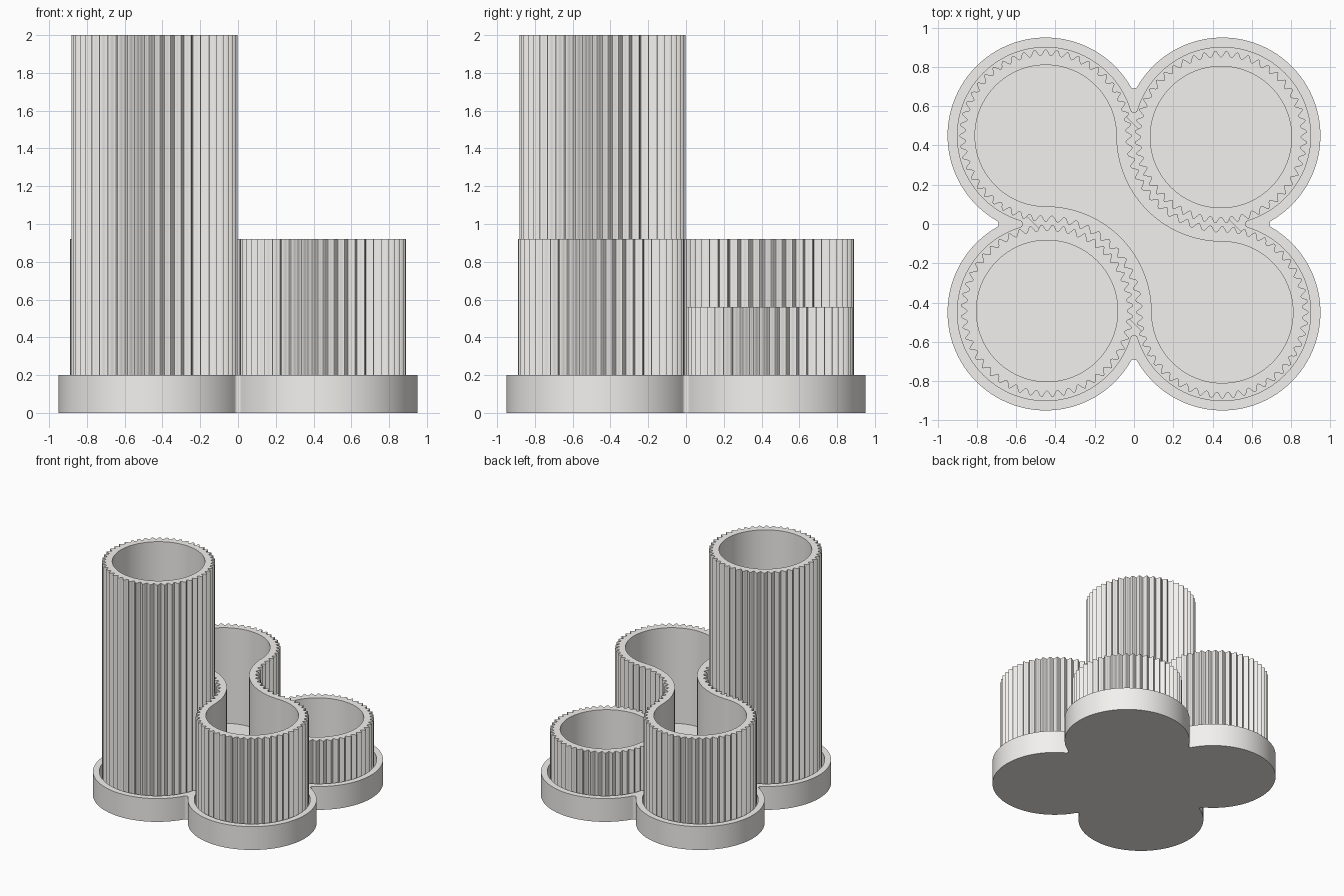
import bpy, bmesh
from math import sin, cos, pi, atan2, sqrt, radians

if "Cube" in bpy.data.objects:
    bpy.data.objects.remove(bpy.data.objects["Cube"])

C = 0.45          # lobe centre offset on x and y
CG = 0.443        # centre offset of the single cups, pushed into mesh
TEETH = 48        # flutes per full turn
R, AMP = 0.424, 0.016
BORE = 0.36
STEPS = 384       # samples per full turn

grey = bpy.data.materials.new("light_grey")
grey.diffuse_color = (0.9, 0.885, 0.86, 1)
grey.use_nodes = True
grey.node_tree.nodes["Principled BSDF"].inputs["Base Color"].default_value = grey.diffuse_color


def arc(cx, cy, radius, a0, a1, n):
    """Points along an arc, end point left out; radius is a function of angle."""
    pts = []
    for i in range(n):
        a = a0 + (a1 - a0) * i / n
        r = radius(a)
        pts.append((cx + r * cos(a), cy + r * sin(a)))
    return pts


def cap(bm, loop, fan):
    """Close a loop, as a fan round its middle or by ear clipping."""
    if fan:
        n = len(loop)
        mid = bm.verts.new((sum(v.co.x for v in loop) / n,
                            sum(v.co.y for v in loop) / n, loop[0].co.z))
        for i in range(n):
            bm.faces.new((loop[i], loop[(i + 1) % n], mid))
    else:
        face = bm.faces.new(loop)
        bmesh.ops.triangulate(bm, faces=[face], ngon_method='EAR_CLIP')


def cup(name, outer, inner, z0, z_floor, z1, fan=True):
    """Open-topped vessel from matching outer and inner outlines."""
    bm = bmesh.new()
    loops = [[bm.verts.new((x, y, z)) for x, y in pts]
             for pts, z in ((outer, z0), (outer, z1), (inner, z1), (inner, z_floor))]
    n = len(outer)
    for lo, hi in zip(loops, loops[1:]):
        for i in range(n):
            j = (i + 1) % n
            bm.faces.new((lo[i], lo[j], hi[j], hi[i]))
    cap(bm, loops[0][::-1], fan)
    cap(bm, loops[3], fan)
    bmesh.ops.recalc_face_normals(bm, faces=bm.faces)
    me = bpy.data.meshes.new(name)
    bm.to_mesh(me)
    bm.free()
    me.materials.append(grey)
    ob = bpy.data.objects.new(name, me)
    bpy.context.collection.objects.link(ob)
    bpy.ops.object.select_all(action='DESELECT')
    ob.select_set(True)
    bpy.context.view_layer.objects.active = ob
    bpy.ops.object.shade_smooth_by_angle(angle=radians(35))
    return ob


def clover(r, f=0.02):
    """Four overlapping circles with filleted notches."""
    yc = C + sqrt((r + f) ** 2 - C ** 2)
    t = atan2(yc - C, -C)
    quad = arc(C, C, lambda a: r, pi / 2 - t, t, 80)
    quad += arc(0, yc, lambda a: f, t - pi, -t, 10)
    pts = []
    for k in range(4):
        c, s = round(cos(k * pi / 2)), round(sin(k * pi / 2))
        pts += [(x * c - y * s, x * s + y * c) for x, y in quad]
    return pts


def double_lobe(radius):
    """Two lobes on a diagonal joined by a curved neck around the other two."""
    neck = lambda a: 2 * C - radius(a)
    big, small = STEPS * 3 // 4, STEPS // 4
    return (arc(-C, C, radius, 0, 1.5 * pi, big)
            + arc(-C, -C, neck, pi / 2, 0, small)
            + arc(C, -C, radius, pi, 2.5 * pi, big)
            + arc(C, C, neck, 1.5 * pi, pi, small))


flute = lambda a: R + AMP * cos(TEETH * a)
flute_offset = lambda a: R - AMP * cos(TEETH * a)
bore = lambda a: BORE

# Clover-shaped tray
cup("tray", clover(0.5), clover(0.45), 0, 0.05, 0.2)

# Single fluted cups, teeth meshing with the double cup
for name, x, y, top in (("tall_cup", -CG, -CG, 2.0), ("short_cup", CG, CG, 0.56)):
    cup(name, arc(x, y, flute_offset, 0, 2 * pi, STEPS),
        arc(x, y, bore, 0, 2 * pi, STEPS), 0.05, 0.1, top)

# Joined fluted cup with its neck
cup("double_cup", double_lobe(flute), double_lobe(bore), 0.05, 0.1, 0.92, fan=False)
